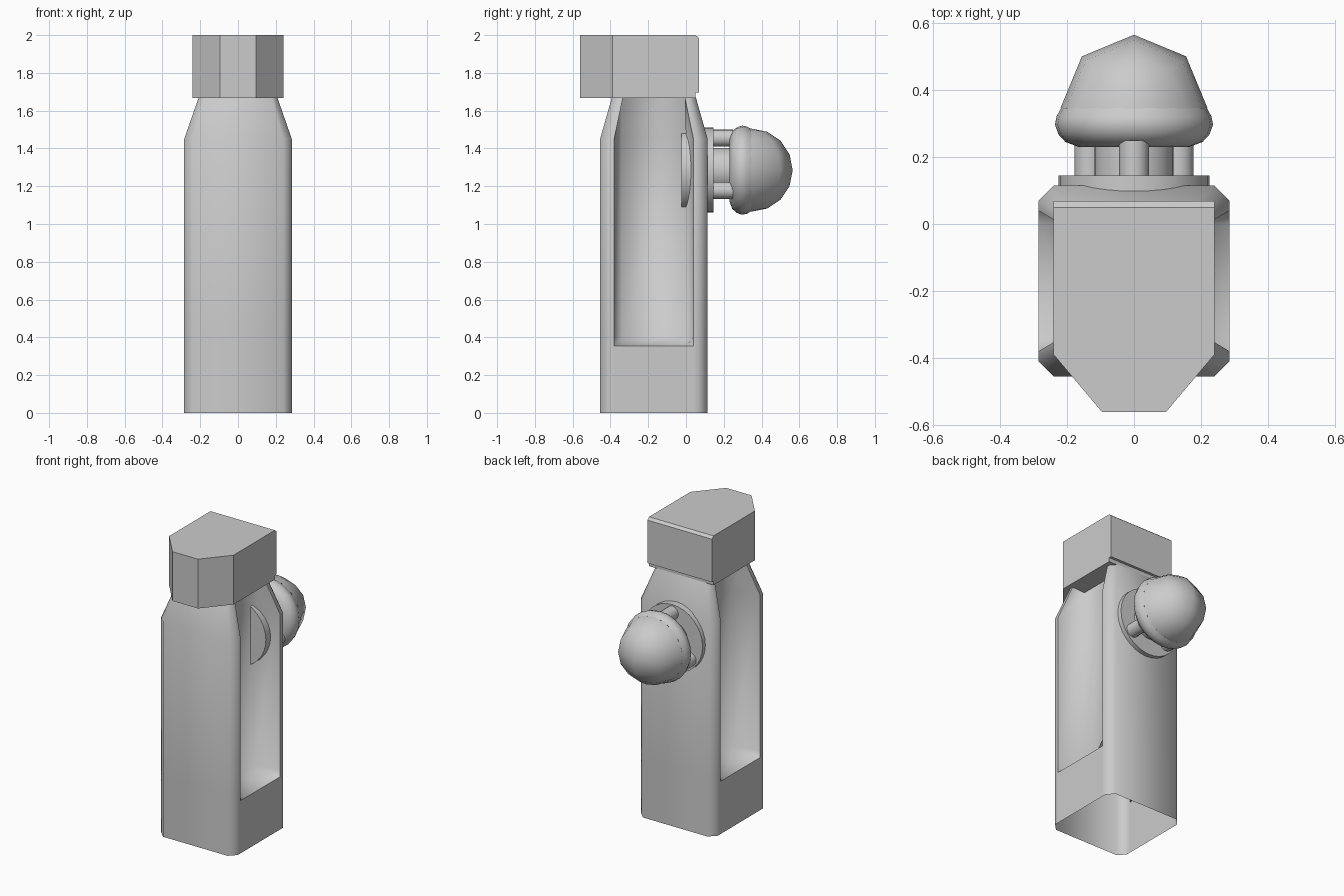
import bpy, bmesh, math

if "Cube" in bpy.data.objects:
    bpy.data.objects.remove(bpy.data.objects["Cube"])

grey = bpy.data.materials.new("plain grey")
grey.diffuse_color = (0.6, 0.6, 0.6, 1)
grey.use_nodes = True
grey.node_tree.nodes["Principled BSDF"].inputs["Base Color"].default_value = grey.diffuse_color


def add(name, bm, angle=None, recalc=True):
    """Turn a bmesh into an object; smooth by angle when one is given."""
    if recalc:
        bmesh.ops.recalc_face_normals(bm, faces=bm.faces)
    me = bpy.data.meshes.new(name)
    bm.to_mesh(me)
    bm.free()
    ob = bpy.data.objects.new(name, me)
    bpy.context.collection.objects.link(ob)
    me.materials.append(grey)
    if angle:
        bpy.ops.object.select_all(action='DESELECT')
        ob.select_set(True)
        bpy.context.view_layer.objects.active = ob
        bpy.ops.object.shade_smooth_by_angle(angle=math.radians(angle))
    return ob


def lathe(name, profile, x=0, z=1.285, n=32, angle=40):
    """Revolve (radius, y) points around a y-parallel axis, with end caps."""
    bm = bmesh.new()
    rings = [[bm.verts.new((x + r * math.cos(i * math.tau / n), y,
                            z + r * math.sin(i * math.tau / n)))
              for i in range(n)] for r, y in profile]
    for a, b in zip(rings, rings[1:]):
        for i in range(n):
            j = (i + 1) % n
            bm.faces.new((a[i], a[j], b[j], b[i]))
    bm.faces.new(rings[0])
    bm.faces.new(rings[-1])
    return add(name, bm, angle)


def prism(bm, outline, z0, z1):
    low = [bm.verts.new((x, y, z0)) for x, y in outline]
    high = [bm.verts.new((x, y, z1)) for x, y in outline]
    n = len(outline)
    bm.faces.new(low)
    bm.faces.new(high)
    for i in range(n):
        j = (i + 1) % n
        bm.faces.new((low[i], low[j], high[j], high[i]))


# Body: open-bottomed chamfered tower with a recess in each side
def section(sx, sy, floor):
    right = [(.24 * sx, -.285 * sy), (.285 * sx, -.24 * sy), (.285 * sx, -.21 * sy),
             (floor, -.17), (floor, .17),
             (.285 * sx, .21 * sy), (.285 * sx, .24 * sy), (.24 * sx, .285 * sy)]
    return right + [(-x, -y) for x, y in right]


bm = bmesh.new()
levels = [(0, 1, 1, .285), (.355, 1, 1, .285), (.40, 1, 1, .11),
          (1.45, 1, 1, .11), (1.67, .73, .78, .11)]
rings = [[bm.verts.new((x, y - .17, z)) for x, y in section(sx, sy, f)]
         for z, sx, sy, f in levels]
for a, b in zip(rings, rings[1:]):
    for i in range(16):
        j = (i + 1) % 16
        bm.faces.new((a[i], a[j], b[j], b[i]))
for f in bm.faces:
    f.smooth = True
# crisp recess rim
for side in (0, 8):
    for k in (2, 5):
        for a, b in zip(rings[1:], rings[2:]):
            bm.edges.get((a[side + k], b[side + k])).smooth = False
    for k in (2, 3, 4):
        bm.edges.get((rings[1][side + k], rings[1][side + k + 1])).smooth = False
add("body", bm, recalc=False)

# Head block with pointed front
bm = bmesh.new()
prism(bm, [(-.24, .05), (-.24, -.39), (-.095, -.562), (.095, -.562),
           (.24, -.39), (.24, .05)], 1.668, 2.0)
add("head", bm)

# Back plate of the head, chamfered along its top edge
bm = bmesh.new()
side = [(.05, 1.695), (.068, 1.695), (.068, 1.985), (.05, 2.0)]
left = [bm.verts.new((-.24, y, z)) for y, z in side]
right = [bm.verts.new((.24, y, z)) for y, z in side]
bm.faces.new(left)
bm.faces.new(right)
for i in range(4):
    j = (i + 1) % 4
    bm.faces.new((left[i], left[j], right[j], right[i]))
add("head_back_plate", bm)

# Knob mount: disc through the back wall, centre column and three pins
lathe("mount_disc", [(.225, -.025), (.225, .145)])
lathe("centre_column", [(.118, .14), (.118, .24)])
for i, (x, z) in enumerate([(0, 1.455), (-.133, 1.178), (.133, 1.178)]):
    lathe(f"pin_{i + 1}", [(.045, .14), (.045, .25)], x, z, 16)

# Knob: rounded collar and faceted-outline dome
lathe("knob_collar", [(.165, .23), (.205, .245), (.226, .268), (.236, .297),
                      (.231, .322), (.217, .347)], n=24, angle=50)
bm = bmesh.new()
bmesh.ops.create_uvsphere(bm, u_segments=8, v_segments=8, radius=.22)
bmesh.ops.bisect_plane(bm, geom=bm.verts[:] + bm.edges[:] + bm.faces[:], dist=1e-4,
                       plane_co=(0, 0, 0), plane_no=(0, 1, 0), clear_inner=True)
bmesh.ops.translate(bm, verts=bm.verts, vec=(0, .345, 1.285))
add("knob_dome", bm, 60)
